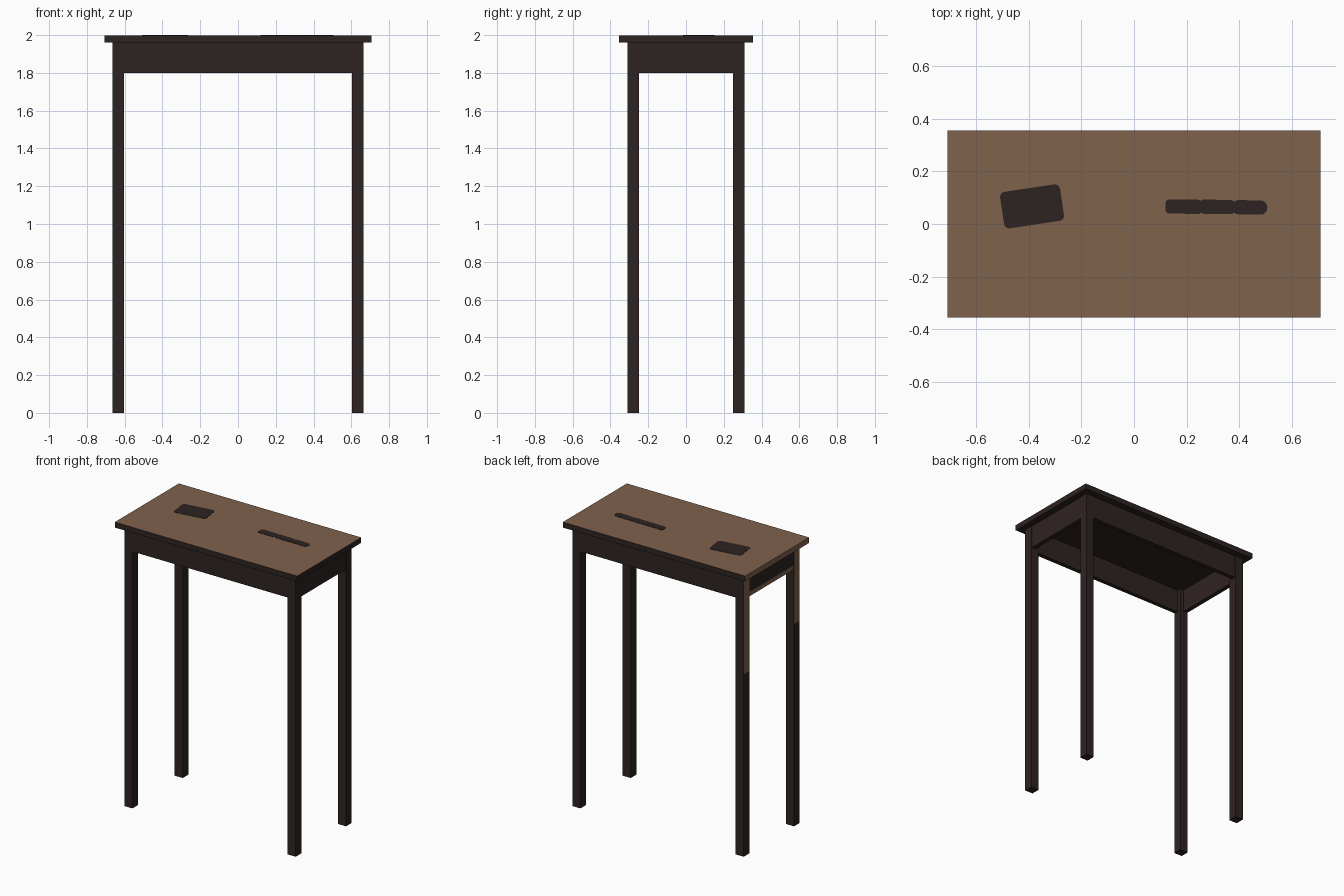
import bpy
import bmesh
from math import radians, cos, sin, pi
from mathutils import Matrix, Vector

cube = bpy.data.objects.get("Cube")
if cube:
    bpy.data.objects.remove(cube)


def make_material(name, rgb):
    mat = bpy.data.materials.new(name)
    mat.use_nodes = True
    mat.diffuse_color = (*rgb, 1)
    mat.node_tree.nodes["Principled BSDF"].inputs["Base Color"].default_value = (*rgb, 1)
    return mat


DARK = make_material("dark stained wood", (0.027, 0.017, 0.016))
BROWN = make_material("worn brown wood", (0.216, 0.122, 0.075))


def finish(name, bm, mats):
    mesh = bpy.data.meshes.new(name)
    bm.to_mesh(mesh)
    bm.free()
    for mat in mats:
        mesh.materials.append(mat)
    obj = bpy.data.objects.new(name, mesh)
    bpy.context.collection.objects.link(obj)
    return obj


def box(name, low, high, is_brown=None, cut_z=None):
    """Box between two corners; faces picked by the rule become brown."""
    low, high = Vector(low), Vector(high)
    bm = bmesh.new()
    bmesh.ops.create_cube(bm, size=1)
    bmesh.ops.transform(bm, verts=bm.verts, matrix=Matrix.Translation((low + high) / 2)
                        @ Matrix.Diagonal((*(high - low), 1)))
    if cut_z is not None:
        bmesh.ops.bisect_plane(bm, geom=bm.verts[:] + bm.edges[:] + bm.faces[:],
                               plane_co=(0, 0, cut_z), plane_no=(0, 0, 1))
    bm.normal_update()
    for face in bm.faces:
        if is_brown and is_brown(face.normal, face.calc_center_median()):
            face.material_index = 1
    return finish(name, bm, [DARK, BROWN])


def rounded_plate(name, center, size, radius, angle=0, steps=5):
    """Thin dark rounded plate lying on the tabletop."""
    bm = bmesh.new()
    hx, hy = size[0] / 2 - radius, size[1] / 2 - radius
    ring = []
    for i, (sx, sy) in enumerate([(1, 1), (-1, 1), (-1, -1), (1, -1)]):
        for k in range(steps + 1):
            a = (i + k / steps) * pi / 2
            ring.append(bm.verts.new((sx * hx + radius * cos(a), sy * hy + radius * sin(a), 0)))
    face = bm.faces.new(ring)
    top = bmesh.ops.extrude_face_region(bm, geom=[face])["geom"]
    bmesh.ops.translate(bm, vec=(0, 0, PLATE),
                        verts=[v for v in top if isinstance(v, bmesh.types.BMVert)])
    bmesh.ops.recalc_face_normals(bm, faces=bm.faces)
    obj = finish(name, bm, [DARK])
    obj.location = (*center, TOP)
    obj.rotation_euler.z = radians(angle)
    return obj


PLATE = 0.002
TOP = 2 - PLATE
UNDER, APRON = 1.96, 1.80      # underside of top, bottom of apron
LX, LY, LEG = 0.665, 0.31, 0.062
RECESS, THICK = 0.004, 0.03

# Tabletop: brown upper face and right-hand edge
box("tabletop", (-0.708, -0.355, UNDER), (0.708, 0.355, TOP),
    lambda n, c: n.z > 0.5 or n.x < -0.5)

# Legs: upper part of the outer right-hand faces is worn brown
for sx, x_name in ((1, "left"), (-1, "right")):
    for sy, y_name in ((-1, "front"), (1, "back")):
        xs = sorted((sx * LX, sx * (LX - LEG)))
        ys = sorted((sy * LY, sy * (LY - LEG)))
        worn = 1.28 if sy > 0 else 1.42
        rule = (lambda n, c: n.x < -0.5 and c.z > 1.5) if sx < 0 else None
        box(f"{y_name}_{x_name}_leg", (xs[0], ys[0], 0), (xs[1], ys[1], UNDER),
            rule, worn if sx < 0 else None)

# Aprons between the legs
ix, iy = LX - LEG, LY - LEG
for s, name in ((-1, "front"), (1, "back")):
    ys = sorted((s * (LY - RECESS), s * (LY - RECESS - THICK)))
    box(f"{name}_apron", (-ix, ys[0], APRON), (ix, ys[1], UNDER))
for s, name in ((1, "left"), (-1, "right")):
    xs = sorted((s * (LX - RECESS), s * (LX - RECESS - THICK)))
    rule = (lambda n, c: n.x < -0.5 and c.z < 1.83) if s < 0 else None
    box(f"{name}_apron", (xs[0], -iy, APRON), (xs[1], iy, UNDER),
        rule, 1.83 if s < 0 else None)

# Dark patches on the tabletop
rounded_plate("rectangular_patch", (-0.387, 0.067), (0.23, 0.14), 0.02, 8.5)
for i, (x, y, r) in enumerate([(0.188, 0.066, 0.014), (0.316, 0.065, 0.018),
                               (0.438, 0.063, 0.026)]):
    rounded_plate(f"long_patch_{i + 1}", (x, y), (0.136, 0.054), r, -1)
